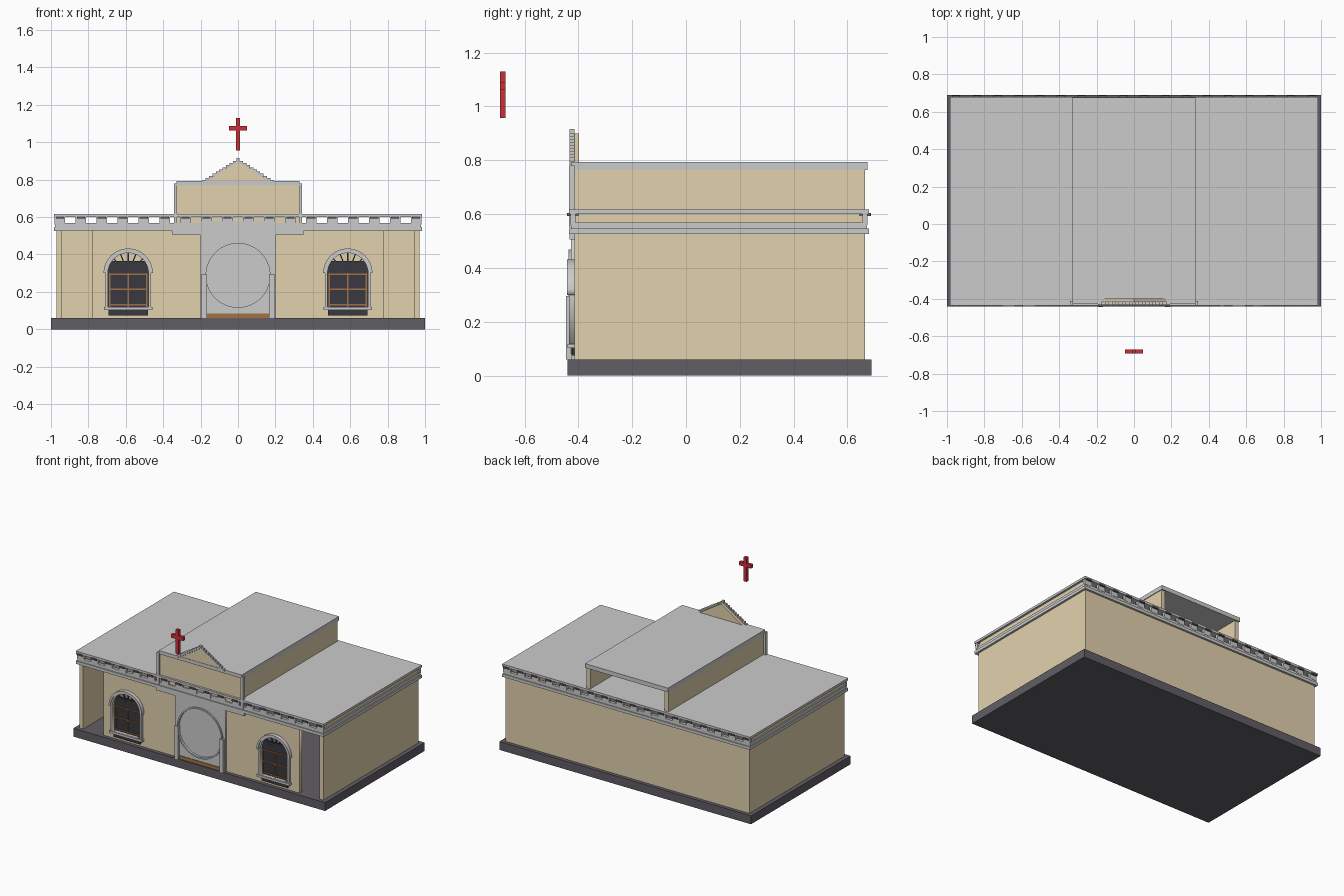
import bpy, math

if "Cube" in bpy.data.objects:
    bpy.data.objects.remove(bpy.data.objects["Cube"])

def mat(name, rgb):
    m = bpy.data.materials.new(name)
    m.diffuse_color = (*rgb, 1)
    m.use_nodes = True
    m.node_tree.nodes["Principled BSDF"].inputs["Base Color"].default_value = m.diffuse_color
    return m

TAN = mat("tan_plaster", (0.76, 0.64, 0.42))
DARK = mat("dark_stone", (0.12, 0.11, 0.13))
GLASS = mat("dark_glass", (0.04, 0.04, 0.05))
WOOD = mat("brown_wood", (0.36, 0.17, 0.06))
RED = mat("red_paint", (0.6, 0.03, 0.04))

def mesh_obj(name, verts, faces, m=None):
    me = bpy.data.meshes.new(name)
    me.from_pydata(verts, [], faces)
    ob = bpy.data.objects.new(name, me)
    bpy.context.collection.objects.link(ob)
    if m:
        me.materials.append(m)
    return ob

QUADS = [(0, 1, 3, 2), (4, 6, 7, 5), (0, 4, 5, 1), (2, 3, 7, 6), (0, 2, 6, 4), (1, 5, 7, 3)]

def boxes(name, specs, m=None):
    """Several boxes in one object; each is (x0, x1, y0, y1, z0, z1)."""
    v, f = [], []
    for x0, x1, y0, y1, z0, z1 in specs:
        b = len(v)
        v += [(x, y, z) for x in (x0, x1) for y in (y0, y1) for z in (z0, z1)]
        f += [tuple(b + i for i in q) for q in QUADS]
    return mesh_obj(name, v, f, m)

def mirrored(specs):
    return specs + [(-b, -a, *r) for a, b, *r in specs]

def plate(name, outlines, y0, y1, m=None):
    """Flat x-z plate between y0 and y1; later outlines become holes."""
    cu = bpy.data.curves.new(name, 'CURVE')
    cu.dimensions = '2D'
    cu.fill_mode = 'BOTH'
    cu.extrude = (y1 - y0) / 2
    for pts in outlines:
        s = cu.splines.new('POLY')
        s.points.add(len(pts) - 1)
        for p, (x, z) in zip(s.points, pts):
            p.co = (x, z, 0, 1)
        s.use_cyclic_u = True
    ob = bpy.data.objects.new(name, cu)
    bpy.context.collection.objects.link(ob)
    ob.location.y = (y0 + y1) / 2
    ob.rotation_euler.x = math.pi / 2
    if m:
        cu.materials.append(m)
    bpy.ops.object.select_all(action='DESELECT')
    bpy.context.view_layer.objects.active = ob
    ob.select_set(True)
    bpy.ops.object.convert(target='MESH')
    return bpy.context.object

def rect(x0, x1, z0, z1):
    return [(x0, z0), (x1, z0), (x1, z1), (x0, z1)]

def arc(cx, cz, r, a0, a1, n):
    return [(cx + r * math.cos(math.radians(a0 + (a1 - a0) * i / n)),
             cz + r * math.sin(math.radians(a0 + (a1 - a0) * i / n))) for i in range(n + 1)]

def circle(cx, cz, r, n=48):
    return arc(cx, cz, r, 0, 360, n)[:-1]

def arch(cx, w, z0, zs):
    return [(cx - w, z0), (cx + w, z0)] + arc(cx, zs, w, 0, 180, 20)

# Base and hollow shell, open at the front corners
boxes("base_slab", [(-1, 1, -0.44, 0.69, 0, 0.06)], DARK)
boxes("side_walls", mirrored([(0.94, 0.97, -0.415, 0.665, 0.06, 0.6)]), TAN)
boxes("back_wall", [(-0.94, 0.94, 0.635, 0.665, 0.06, 0.56)], TAN)
WX = (-0.587, 0.587)
plate("front_wall", [rect(-0.78, 0.78, 0.06, 0.53)] + [arch(c, 0.108, 0.11, 0.30) for c in WX],
      -0.415, -0.39, TAN)
boxes("front_lintel", [(-0.94, 0.94, -0.415, -0.39, 0.53, 0.56)], TAN)

# Flat roof and cornice bands round all sides
boxes("main_roof", [(-0.985, 0.985, -0.435, 0.68, 0.6, 0.617)])

def band(name, x, y0, y1, z0, z1, t):
    boxes(name, mirrored([(x - t, x, y0, y1, z0, z1)]) +
          [(t - x, x - t, y0, y0 + t, z0, z1), (t - x, x - t, y1 - t, y1, z0, z1)])

band("cornice_lower_band", 0.985, -0.435, 0.68, 0.525, 0.546, 0.02)
band("cornice_upper_band", 0.978, -0.428, 0.673, 0.546, 0.568, 0.02)

# Merlons with dark caps along front and back
XS = [-0.952 + 0.112 * i for i in range(18)]
ROWS = ((-0.43, -0.41), (0.655, 0.675))
boxes("merlons", [(x - 0.028, x + 0.028, a, b, 0.56, 0.6) for x in XS for a, b in ROWS])
boxes("merlon_caps", [(x - 0.022, x + 0.022, a - 0.012, b + 0.012, 0.593, 0.604)
                      for x in XS for a, b in ROWS], DARK)

# Raised central hall, open at the back
boxes("hall_side_walls", mirrored([(0.295, 0.325, -0.415, 0.665, 0.61, 0.765)]), TAN)
boxes("hall_front_wall", [(-0.325, 0.325, -0.42, -0.395, 0.56, 0.775)], TAN)
boxes("hall_roof", [(-0.33, 0.33, -0.415, 0.675, 0.763, 0.793)])
boxes("hall_front_trim", mirrored([(0.325, 0.343, -0.435, -0.413, 0.55, 0.78)]) +
      [(-0.33, 0.33, -0.428, -0.413, 0.768, 0.793)])

# Gable with stepped edge
mesh_obj("gable",
         [(x, y, z) for y in (-0.425, -0.398) for x, z in ((-0.175, 0.79), (0.175, 0.79), (0, 0.9))],
         [(0, 1, 2), (5, 4, 3), (0, 3, 4, 1), (1, 4, 5, 2), (2, 5, 3, 0)], TAN)
steps = []
for i in range(1, 11):
    x, z = 0.0182 * i, 0.905 - 0.0114 * i
    steps.append((x - 0.0095, x + 0.0095, -0.432, -0.415, z - 0.009, z + 0.007))
boxes("gable_steps", mirrored(steps) + [(-0.009, 0.009, -0.432, -0.415, 0.894, 0.916)])

# Entrance panel with round recess, jambs and threshold
boxes("entrance_header", [(-0.35, 0.35, -0.432, -0.413, 0.505, 0.527)])
plate("entrance_panel", [rect(-0.2, 0.2, 0.08, 0.58), circle(0, 0.288, 0.175)], -0.428, -0.414)
plate("entrance_disc", [circle(0, 0.288, 0.176)], -0.421, -0.412)
plate("entrance_ring", [circle(0, 0.288, 0.181), circle(0, 0.288, 0.171)], -0.436, -0.42)
boxes("entrance_jambs", mirrored([(0.165, 0.194, -0.445, -0.415, 0.06, 0.295)]))
boxes("panel_feet", mirrored([(0.165, 0.2, -0.428, -0.414, 0.06, 0.08)]))
boxes("threshold", [(-0.165, 0.165, -0.432, -0.39, 0.06, 0.084)], WOOD)

# Arched windows
for side, c in zip(("left", "right"), WX):
    plate(side + "_window_frame", [arch(c, 0.122, 0.105, 0.30), arch(c, 0.108, 0.12, 0.30)],
          -0.435, -0.405)
    hood = arc(c, 0.30, 0.132, 0, 180, 20) + arc(c, 0.30, 0.118, 180, 0, 20)
    plate(side + "_window_hood", [hood], -0.442, -0.412)
    boxes(side + "_window_sill", [(c - 0.13, c + 0.13, -0.44, -0.41, 0.102, 0.118)])
    boxes(side + "_window_glass", [(c - 0.108, c + 0.108, -0.41, -0.398, 0.115, 0.365),
                                   (c - 0.105, c + 0.105, -0.424, -0.41, 0.075, 0.104)], GLASS)
    boxes(side + "_window_muntins",
          [(c + d - 0.004, c + d + 0.004, -0.418, -0.408, 0.12, 0.30) for d in (-0.1, 0, 0.1)] +
          [(c - 0.104, c + 0.104, -0.418, -0.408, z - 0.004, z + 0.004)
           for z in (0.13, 0.215, 0.295)], WOOD)
    # Fan bars in the open arch
    for k, deg in enumerate((45, 68, 90, 112, 135)):
        a = math.radians(deg)
        u, n = (math.cos(a), math.sin(a)), (-math.sin(a) * 0.003, math.cos(a) * 0.003)
        pts = [(c + r * u[0] + s * n[0], 0.30 + r * u[1] + s * n[1])
               for r, s in ((0.05, -1), (0.11, -1), (0.11, 1), (0.05, 1))]
        plate(f"{side}_fan_bar_{k}", [pts], -0.411, -0.401, GLASS)

# Free-standing red cross in front of the gable
boxes("cross", [(-0.012, 0.012, -0.692, -0.67, 0.957, 1.13)] +
      mirrored([(0.012, 0.047, -0.692, -0.67, 1.062, 1.088)]), RED)
